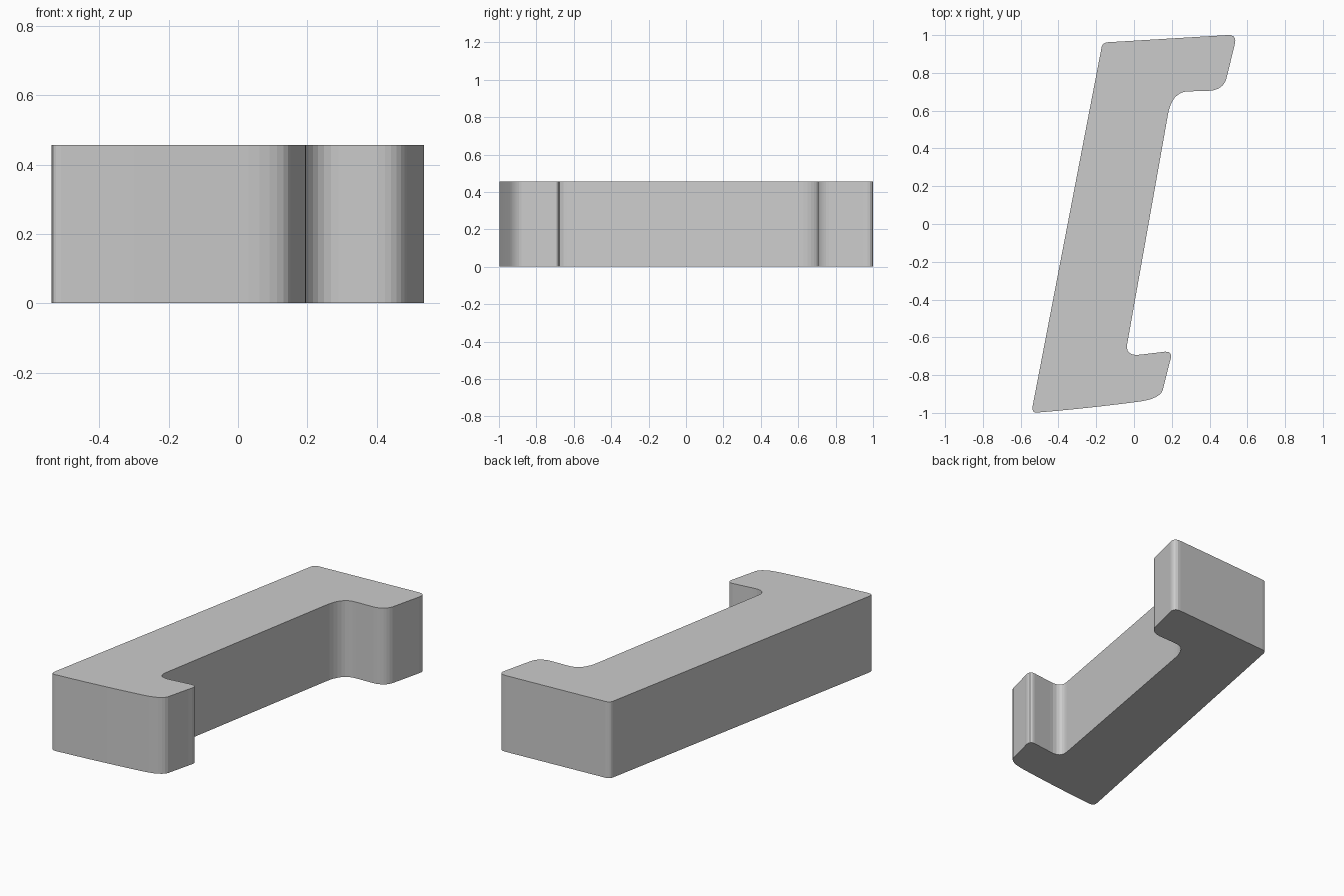
import bpy, bmesh
from mathutils import Vector

if "Cube" in bpy.data.objects:
    bpy.data.objects.remove(bpy.data.objects["Cube"])

HEIGHT = 0.457

# Each rounded corner: start, corner point, end, number of segments
corners = [
    ((-0.536, -0.96), (-0.545, -1.003), (-0.51, -0.998), 4),   # lower left
    ((-0.51, -0.998), (-0.25, -0.977), (0.03, -0.940), 5),     # bowed lower edge
    ((0.03, -0.940), (0.135, -0.925), (0.152, -0.88), 6),      # lower foot
    ((0.188, -0.735), (0.212, -0.672), (0.165, -0.676), 5),    # lower foot tip
    ((0.04, -0.691), (-0.048, -0.705), (-0.036, -0.635), 6),   # lower inner bend
    ((0.178, 0.57), (0.198, 0.702), (0.29, 0.702), 8),         # upper inner bend
    ((0.38, 0.705), (0.465, 0.702), (0.488, 0.765), 7),        # upper foot
    ((0.533, 0.95), (0.548, 1.004), (0.495, 1.0), 5),          # upper right
    ((-0.14, 0.962), (-0.165, 0.960), (-0.171, 0.938), 4),     # upper left
]


def bend(start, corner, end, steps):
    a, b, c = Vector(start), Vector(corner), Vector(end)
    return [a * (1 - t) ** 2 + b * 2 * t * (1 - t) + c * t * t
            for t in (i / steps for i in range(steps + 1))]


outline = [p for c in corners for p in bend(*c)]

# Bracket body: outline face extruded upward
bm = bmesh.new()
face = bm.faces.new([bm.verts.new((p.x, p.y, 0)) for p in outline])
bmesh.ops.remove_doubles(bm, verts=bm.verts[:], dist=0.0005)
face = bm.faces[:]
top = bmesh.ops.extrude_face_region(bm, geom=face, use_keep_orig=True)
bmesh.ops.translate(bm, vec=(0, 0, HEIGHT),
                    verts=[v for v in top["geom"] if isinstance(v, bmesh.types.BMVert)])
bmesh.ops.recalc_face_normals(bm, faces=bm.faces[:])
mesh = bpy.data.meshes.new("slanted_bracket")
bm.to_mesh(mesh)
bm.free()
bracket = bpy.data.objects.new("slanted_bracket", mesh)
bpy.context.collection.objects.link(bracket)
